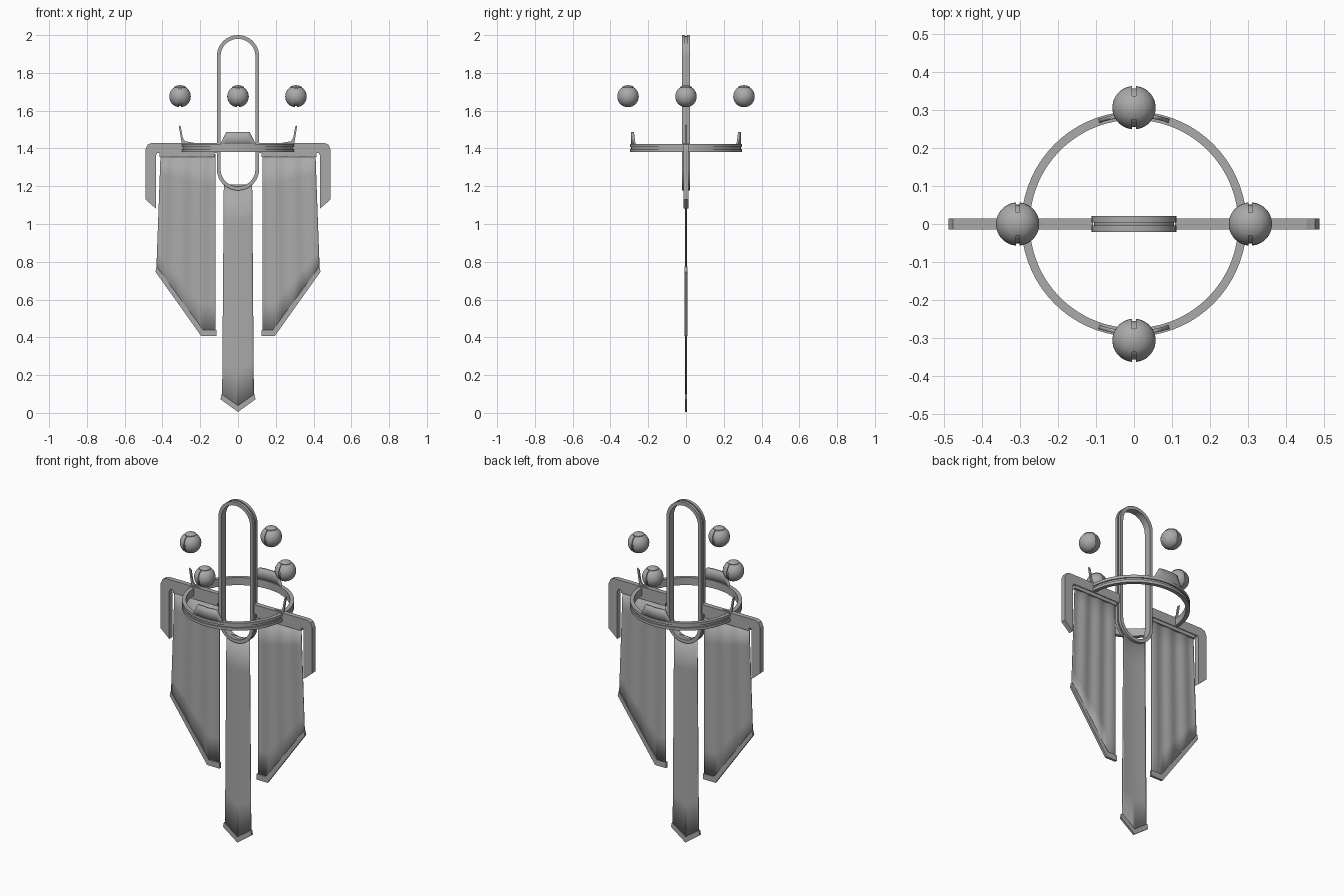
import bpy, bmesh
from math import sin, cos, pi
from mathutils import Matrix, Vector

if "Cube" in bpy.data.objects:
    bpy.data.objects.remove(bpy.data.objects["Cube"], do_unlink=True)

GREY = (0.4, 0.4, 0.4, 1)
grey = bpy.data.materials.new("plain grey")
grey.use_nodes = True
grey.diffuse_color = GREY
grey.node_tree.nodes["Principled BSDF"].inputs["Base Color"].default_value = GREY


def finish(name, bm, smooth=True):
    bmesh.ops.recalc_face_normals(bm, faces=bm.faces)
    mesh = bpy.data.meshes.new(name)
    bm.to_mesh(mesh)
    bm.free()
    ob = bpy.data.objects.new(name, mesh)
    bpy.context.collection.objects.link(ob)
    mesh.materials.append(grey)
    if smooth:
        bpy.ops.object.select_all(action="DESELECT")
        ob.select_set(True)
        bpy.context.view_layer.objects.active = ob
        bpy.ops.object.shade_smooth_by_angle(angle=0.6)
    return ob


def plate(name, outline, half):
    """Extrude an x-z outline evenly to both sides of y = 0."""
    bm = bmesh.new()
    face = bm.faces.new([bm.verts.new((x, -half, z)) for x, z in outline])
    ext = bmesh.ops.extrude_face_region(bm, geom=[face])
    verts = [v for v in ext["geom"] if isinstance(v, bmesh.types.BMVert)]
    bmesh.ops.translate(bm, verts=verts, vec=(0, 2 * half, 0))
    return finish(name, bm, False)


def sweep(name, path, profile, axis):
    """Sweep a closed profile (outward, along axis) round a closed path."""
    bm = bmesh.new()
    rings = [[bm.verts.new(Vector(p) + Vector(n) * r + Vector(axis) * d)
              for r, d in profile] for p, n in path]
    count = len(profile)
    for i, a in enumerate(rings):
        b = rings[(i + 1) % len(rings)]
        for j in range(count):
            k = (j + 1) % count
            bm.faces.new((a[j], a[k], b[k], b[j]))
    return finish(name, bm)


def sheet(name, nu, nv, func, thick):
    """Surface from func(u, v), given thickness about its middle."""
    bm = bmesh.new()
    rows = [[bm.verts.new(func(i / nu, j / nv)) for i in range(nu + 1)]
            for j in range(nv + 1)]
    for a, b in zip(rows, rows[1:]):
        for i in range(nu):
            bm.faces.new((a[i], a[i + 1], b[i + 1], b[i]))
    ob = finish(name, bm)
    mod = ob.modifiers.new("thickness", "SOLIDIFY")
    mod.thickness, mod.offset = thick, 0
    return ob


def lerp(a, b, t):
    return a + (b - a) * t


def grooved(inner, outer, half, gap, depth):
    """Band cross-section with a groove round its outer side."""
    return [(inner, -half), (outer, -half), (outer, -gap), (outer - depth, -gap),
            (outer - depth, gap), (outer, gap), (outer, half), (inner, half)]


# Upright long loop
path = []
for centre, start in ((1.888, 0), (1.29, pi)):
    for i in range(25):
        a = start + pi * i / 24
        path.append(((0, 0, centre), (cos(a), 0, sin(a))))
sweep("upright_loop", path, grooved(0.092, 0.112, 0.021, 0.004, 0.006), (0, 1, 0))

# Level ring
path = [((0, 0, 1.402), (cos(a), sin(a), 0))
        for a in [2 * pi * i / 72 for i in range(72)]]
sweep("level_ring", path, grooved(0.275, 0.297, 0.022, 0.006, 0.007), (0, 0, 1))


# Curved crests on the front and back of the ring
def crest(side):
    def point(u, v):
        x = lerp(-0.092, 0.092, u)
        top = 1.487 - max(0, abs(x) - 0.061) * 2
        y = (0.287 ** 2 - x * x) ** 0.5
        return x, side * y, lerp(1.415, top, v)
    return point


for label, side in (("front", -1), ("back", 1)):
    sheet(label + "_crest", 18, 2, crest(side), 0.010)

# Hooked blades, arms and side banners
for label, s, inner in (("left", 1, 0.129), ("right", -1, 0.119)):
    def flip(points):
        return [(s * x, z) for x, z in points]

    plate(label + "_ring_blade", flip([
        (0.235, 1.42), (0.297, 1.42), (0.302, 1.45), (0.314, 1.525),
        (0.303, 1.515), (0.292, 1.455), (0.28, 1.438), (0.235, 1.43)]), 0.005)
    plate(label + "_arm", flip([
        (0.108, 1.375), (0.108, 1.43), (0.455, 1.43), (0.478, 1.421),
        (0.49, 1.395), (0.49, 1.13), (0.435, 1.082), (0.435, 1.36),
        (0.428, 1.375)]), 0.014)
    plate(label + "_arm_lip", flip([
        (0.125, 1.376), (0.415, 1.376), (0.415, 1.355), (0.125, 1.355)]), 0.009)

    def cloth(u, v):
        x = lerp(inner, lerp(0.432, 0.41, v), u)
        low = 0.42 + max(0, x - 0.19) * 1.42
        return s * x, 0.003 * sin(u * 6 * pi), lerp(low, 1.37, v)

    sheet(label + "_banner", 36, 6, cloth, 0.004)
    plate(label + "_banner_trim", flip([
        (inner - 0.004, 0.407), (0.195, 0.407), (0.437, 0.747),
        (0.431, 0.775), (0.185, 0.44), (inner - 0.004, 0.44)]), 0.007)


# Central banner with a pointed end
def centre_cloth(u, v):
    x = lerp(-1, 1, u)
    low = 0.025 + 0.055 * abs(x)
    return x * lerp(0.084, 0.075, v), 0.004 * (x * x - 0.5), lerp(low, 1.21, v)


sheet("centre_banner", 16, 6, centre_cloth, 0.004)
plate("centre_banner_trim", [
    (0, 0.005), (0.093, 0.072), (0.087, 0.1), (0, 0.038),
    (-0.087, 0.1), (-0.093, 0.072)], 0.006)


# Floating orbs: grooved round the middle, with a raised cap on top
def orb(name, x, y):
    bm = bmesh.new()
    radius, gap = 0.057, 0.005
    profile = [(0, -radius)]
    for i in range(1, 12):
        a = pi / 2 * i / 12
        profile.append((radius * sin(a), -radius * cos(a)))
    profile += [(radius, -gap), (0.051, -gap)]
    profile += [(r, -d) for r, d in reversed(profile)]
    verts = [bm.verts.new((d, 0, r)) for r, d in profile]
    edges = [bm.edges.new(pair) for pair in zip(verts, verts[1:])]
    bmesh.ops.spin(bm, geom=verts + edges, cent=(0, 0, 0), axis=(1, 0, 0),
                   angle=2 * pi, steps=32, use_merge=True)
    bmesh.ops.remove_doubles(bm, verts=bm.verts, dist=0.0001)
    rim = [(0.031, 0.044), (0.031, 0.051), (0.022, 0.056), (0.011, 0.059), (0, 0.06)]
    verts = [bm.verts.new((r, 0, z)) for r, z in rim]
    edges = [bm.edges.new(pair) for pair in zip(verts, verts[1:])]
    bmesh.ops.spin(bm, geom=verts + edges, cent=(0, 0, 0), axis=(0, 0, 1),
                   angle=2 * pi, steps=32, use_merge=True)
    bmesh.ops.remove_doubles(bm, verts=bm.verts, dist=0.0001)
    bmesh.ops.transform(bm, matrix=Matrix.Translation((x, y, 1.675)), verts=bm.verts)
    finish(name, bm)


for label, x, y in (("left", 1, 0), ("right", -1, 0), ("front", 0, -1), ("back", 0, 1)):
    orb(label + "_orb", x * 0.307, y * 0.307)
